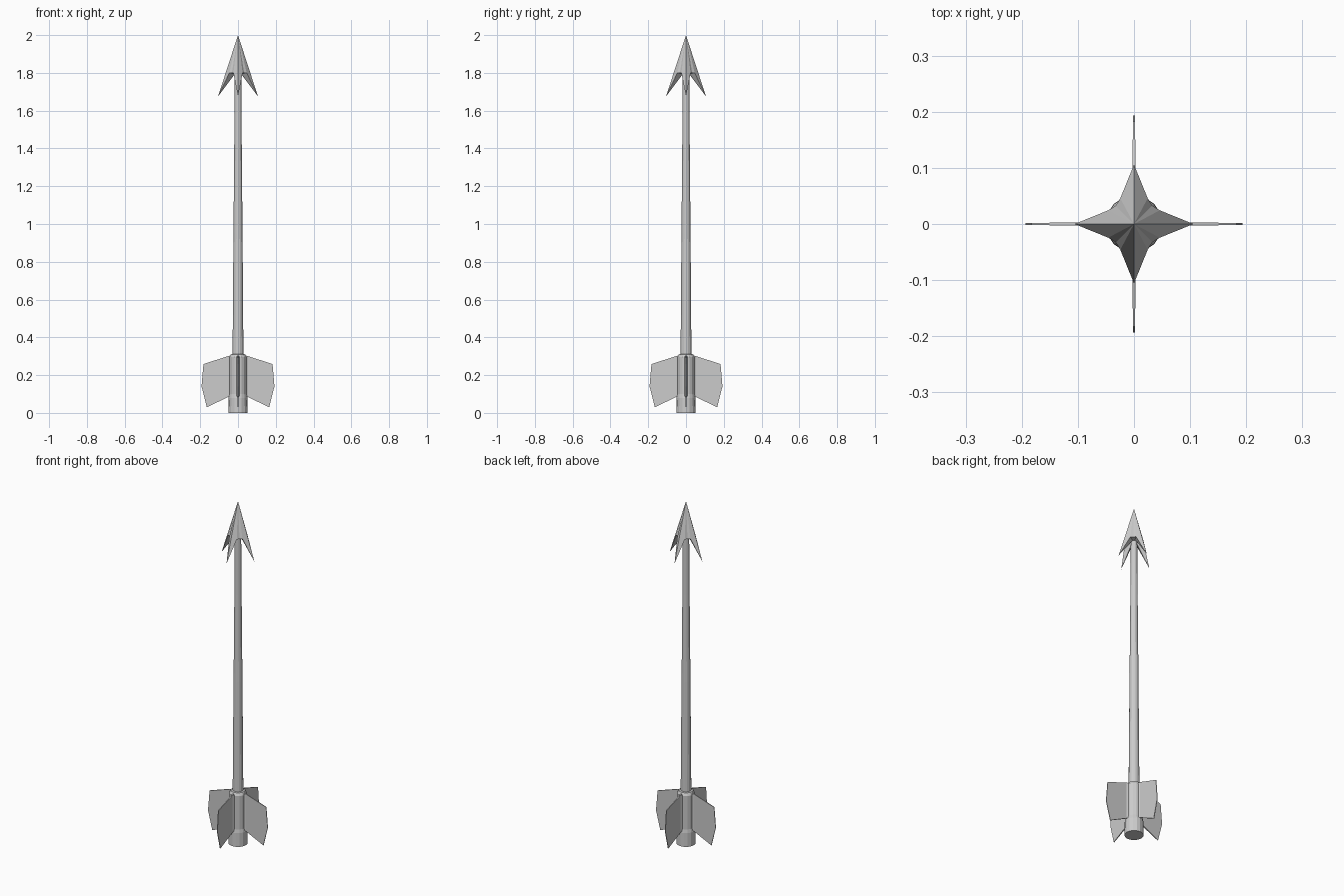
import bpy, bmesh, math
from mathutils import Matrix

if "Cube" in bpy.data.objects:
    bpy.data.objects.remove(bpy.data.objects["Cube"])


def add_object(name, bm):
    bmesh.ops.recalc_face_normals(bm, faces=bm.faces)
    mesh = bpy.data.meshes.new(name)
    bm.to_mesh(mesh)
    bm.free()
    obj = bpy.data.objects.new(name, mesh)
    bpy.context.collection.objects.link(obj)
    return obj


def ring(bm, points):
    return [bm.verts.new(p) for p in points]


def bridge(bm, a, b):
    n = len(a)
    for i in range(n):
        bm.faces.new((a[i], a[(i + 1) % n], b[(i + 1) % n], b[i]))


def lathe(name, profile, sides):
    bm = bmesh.new()
    rings = [ring(bm, [(r * math.cos(2 * math.pi * i / sides),
                        r * math.sin(2 * math.pi * i / sides), z) for i in range(sides)])
             for r, z in profile]
    for a, b in zip(rings, rings[1:]):
        bridge(bm, a, b)
    bm.faces.new(rings[0])
    bm.faces.new(rings[-1])
    return add_object(name, bm)


def slab(name, outline, half_thickness, angle):
    # Vertical plate whose thickness varies with distance from the axis
    bm = bmesh.new()
    a = ring(bm, [(x, -half_thickness(x), z) for x, z in outline])
    b = ring(bm, [(x, half_thickness(x), z) for x, z in outline])
    bridge(bm, a, b)
    bm.faces.new(a)
    bm.faces.new(b)
    bm.transform(Matrix.Rotation(angle, 4, 'Z'))
    return add_object(name, bm)


# Tapered shaft and tail sleeve
lathe("shaft", [(0.029, 0.28), (0.024, 0.95), (0.0195, 1.46), (0.017, 1.82)], 16)
lathe("tail_sleeve", [(0.051, 0.0), (0.05, 0.08), (0.046, 0.10),
                      (0.046, 0.295), (0.038, 0.31), (0.027, 0.312)], 16)

# Four fins with thickened roots
fin = [(0.03, 0.304), (0.05, 0.302), (0.183, 0.258), (0.193, 0.14), (0.165, 0.03), (0.05, 0.085), (0.03, 0.09)]
root = [(0.035, 0.30), (0.054, 0.298), (0.054, 0.085), (0.035, 0.09)]
for k in range(4):
    angle = k * math.pi / 2
    slab(f"fin_{k + 1}", fin, lambda x: 0.0038 - 0.013 * (x - 0.03), angle)
    slab(f"fin_root_{k + 1}", root, lambda x: 0.012 - 0.45 * (x - 0.035), angle)

# Four-barbed arrowhead: star rim around a point, hollowed underneath
bm = bmesh.new()
rim_shape = [(0.106, 1.675), (0.052, 1.80), (0.046, 1.80), (0.052, 1.80)]
angles = [0, math.radians(28), math.radians(45), math.radians(62)]
rim, inner = [], []
for k in range(4):
    for (r, z), a in zip(rim_shape, angles):
        a += k * math.pi / 2
        rim.append(bm.verts.new((r * math.cos(a), r * math.sin(a), z)))
        inner.append(bm.verts.new((0.018 * math.cos(a), 0.018 * math.sin(a), 1.795)))
tip = bm.verts.new((0, 0, 2.0))
for i in range(16):
    j = (i + 1) % 16
    bm.faces.new((rim[i], rim[j], tip))
bridge(bm, rim, inner)
bm.faces.new(inner)
add_object("arrowhead", bm)
